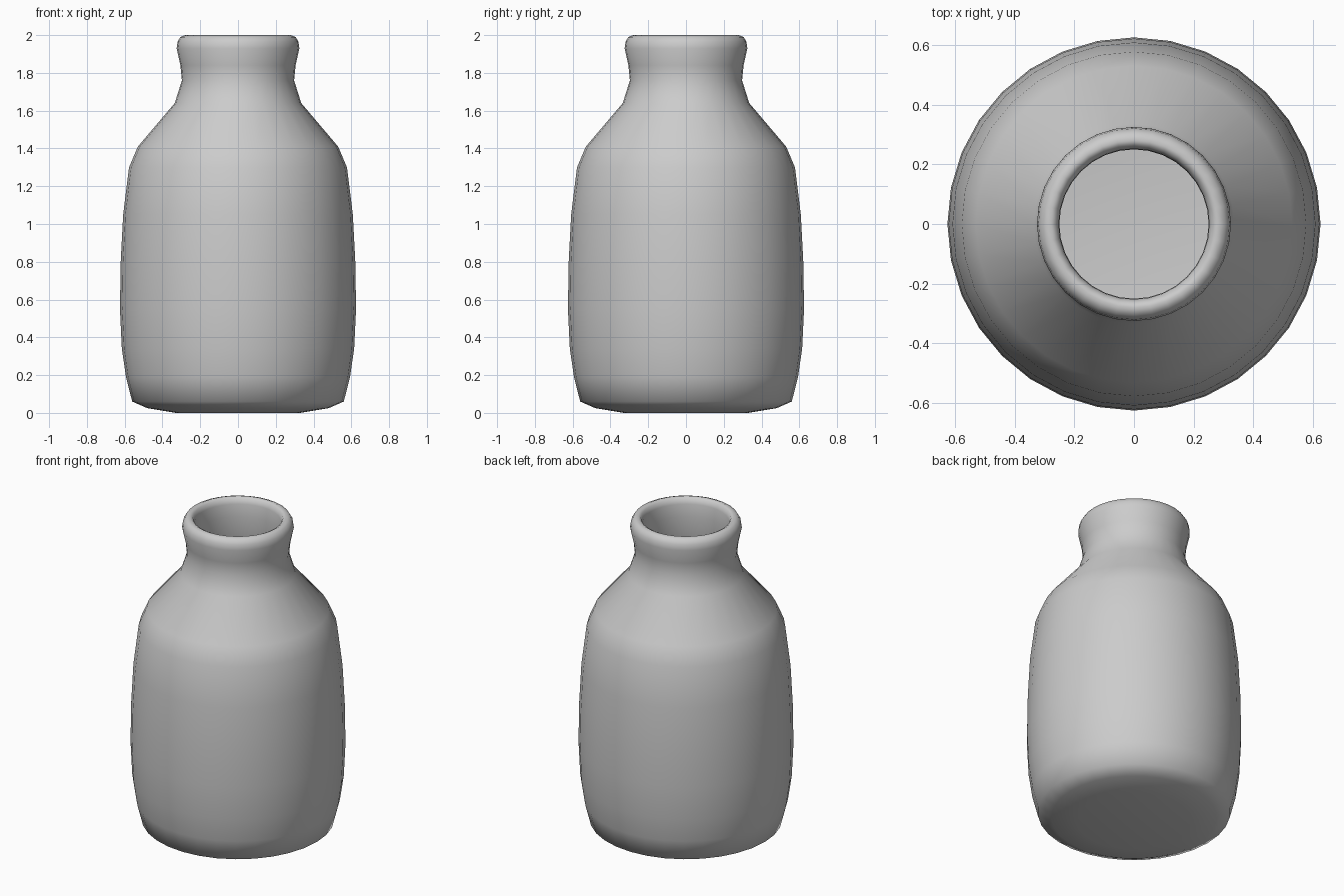
import bpy, bmesh, math

if "Cube" in bpy.data.objects:
    bpy.data.objects.remove(bpy.data.objects["Cube"])

SEGMENTS = 32

# Outer wall, from the underside up to the lip (radius, height)
outer = [(0, 0), (0.33, 0), (0.48, 0.025), (0.56, 0.06), (0.593, 0.19),
         (0.615, 0.34), (0.625, 0.55), (0.621, 0.8), (0.608, 1.05),
         (0.577, 1.3), (0.53, 1.41), (0.335, 1.64), (0.297, 1.76),
         (0.305, 1.84), (0.325, 1.93), (0.32, 1.965), (0.305, 1.99), (0.28, 2.0)]
# Inner wall, from the lip down to the inside floor
inner = [(0.262, 1.99), (0.252, 1.96), (0.25, 1.88), (0.25, 1.76), (0.29, 1.62),
         (0.485, 1.39), (0.527, 1.28), (0.558, 1.05), (0.571, 0.8),
         (0.575, 0.55), (0.565, 0.34), (0.543, 0.19), (0.51, 0.1),
         (0.45, 0.07), (0.33, 0.05), (0, 0.05)]


def lathe(name, profile):
    bm = bmesh.new()
    rings = []
    for r, z in profile:
        count = SEGMENTS if r > 0 else 1
        rings.append([bm.verts.new((r * math.cos(2 * math.pi * i / SEGMENTS),
                                    r * math.sin(2 * math.pi * i / SEGMENTS), z))
                      for i in range(count)])
    for a, b in zip(rings, rings[1:]):
        for i in range(SEGMENTS):
            j = (i + 1) % SEGMENTS
            quad = [a[i % len(a)], a[j % len(a)], b[j % len(b)], b[i % len(b)]]
            bm.faces.new(list(dict.fromkeys(quad)))
    bmesh.ops.recalc_face_normals(bm, faces=bm.faces)
    for f in bm.faces:
        f.smooth = True
    mesh = bpy.data.meshes.new(name)
    bm.to_mesh(mesh)
    bm.free()
    obj = bpy.data.objects.new(name, mesh)
    bpy.context.collection.objects.link(obj)
    return obj


# Hollow bottle with rolled lip
lathe("bottle", outer + inner)
